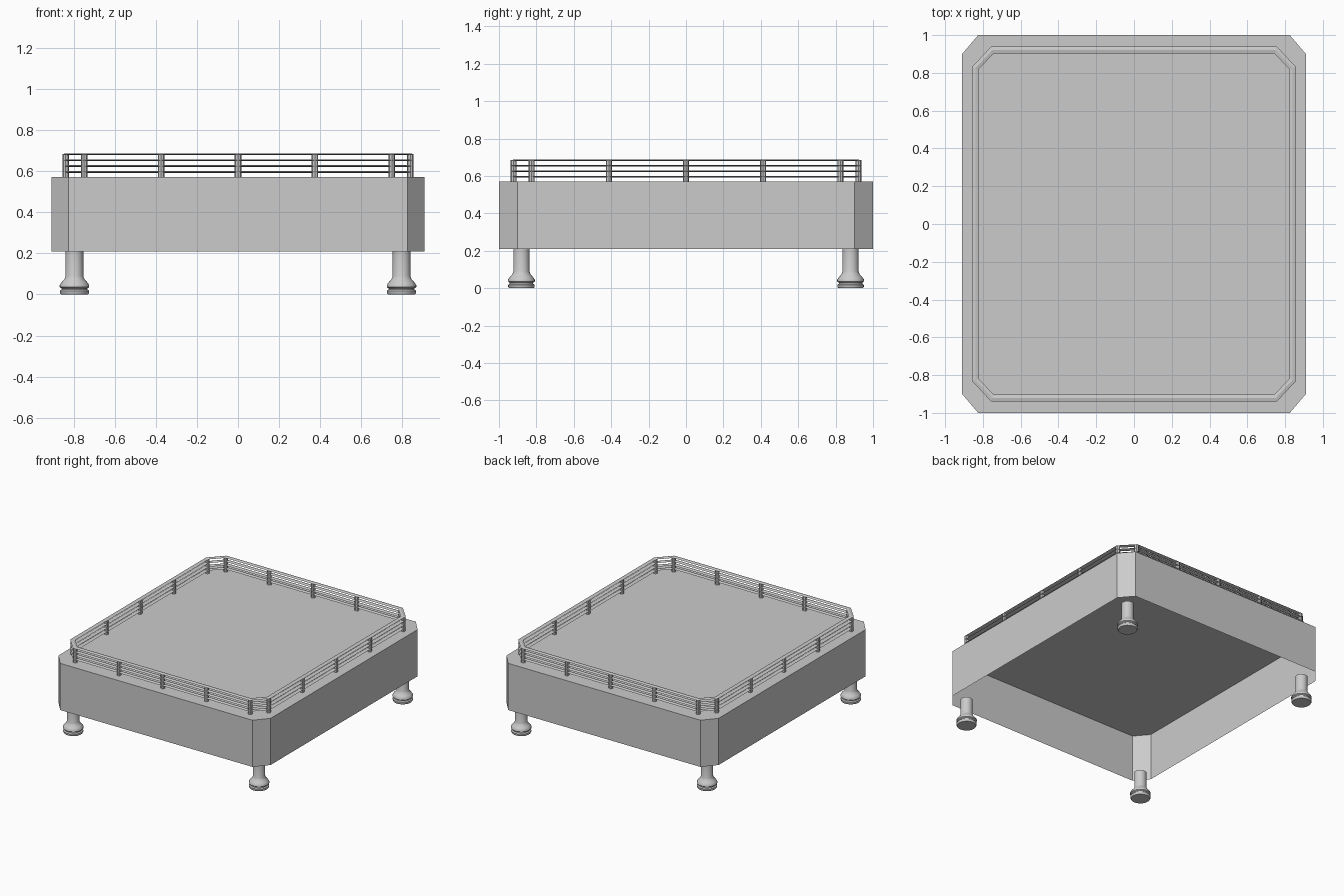
import bpy, bmesh, math
from mathutils import Vector

old = bpy.data.objects.get("Cube")
if old:
    bpy.data.objects.remove(old, do_unlink=True)

# Single plain grey used everywhere
grey = bpy.data.materials.new("light_grey")
grey.use_nodes = True
colour = (0.6, 0.6, 0.6, 1)
grey.diffuse_color = colour
grey.node_tree.nodes["Principled BSDF"].inputs["Base Color"].default_value = colour


def finish(name, bm, smooth=False):
    bmesh.ops.recalc_face_normals(bm, faces=bm.faces)
    mesh = bpy.data.meshes.new(name)
    bm.to_mesh(mesh)
    bm.free()
    mesh.materials.append(grey)
    obj = bpy.data.objects.new(name, mesh)
    bpy.context.collection.objects.link(obj)
    if smooth:
        bpy.ops.object.select_all(action='DESELECT')
        obj.select_set(True)
        bpy.context.view_layer.objects.active = obj
        bpy.ops.object.shade_smooth_by_angle(angle=math.radians(40))
    return obj


def octagon(x, y, cx, cy):
    """Rectangle with cut corners; cx, cy are where the cuts start."""
    quarter = [(x, cy), (cx, y)]
    return [Vector(p) for p in
            quarter + [(-a, b) for a, b in reversed(quarter)]
            + [(-a, -b) for a, b in quarter] + [(a, -b) for a, b in reversed(quarter)]]


# Body: deck and skirt, open underneath
BOTTOM, DECK = 0.21, 0.572
bm = bmesh.new()
outline = octagon(0.91, 1.0, 0.825, 0.9)
low = [bm.verts.new((p.x, p.y, BOTTOM)) for p in outline]
top = [bm.verts.new((p.x, p.y, DECK)) for p in outline]
for i in range(len(low)):
    j = (i + 1) % len(low)
    bm.faces.new((low[i], low[j], top[j], top[i]))
bm.faces.new(top)
finish("deck_body", bm)

# Rails: flat ridged strips around the deck
HALF_WIDTH, HALF_THICK = 0.017, 0.004
inner = octagon(0.823, 0.903, 0.743, 0.818)
middle = octagon(0.84, 0.921, 0.75, 0.825)
outer = octagon(0.857, 0.939, 0.757, 0.832)
for n in range(4):
    z = 0.597 + n * 0.029
    bm = bmesh.new()
    loops = [[bm.verts.new((p.x, p.y, z + dz)) for p in path] for path, dz in
             ((inner, 0), (middle, HALF_THICK), (outer, 0), (middle, -HALF_THICK))]
    for k in range(4):
        a, b = loops[k], loops[(k + 1) % 4]
        for i in range(8):
            j = (i + 1) % 8
            bm.faces.new((a[i], a[j], b[j], b[i]))
    finish(f"rail_{n + 1}", bm)

# Posts: at each rail corner and evenly along the long runs
bm = bmesh.new()
for i, start in enumerate(middle):
    end = middle[(i + 1) % 8]
    count = 4 if (end - start).length > 0.5 else 1
    for k in range(count):
        p = start.lerp(end, k / count)
        made = bmesh.ops.create_cone(bm, cap_ends=True, segments=8, radius1=0.016,
                                     radius2=0.016, depth=0.684 - DECK)
        bmesh.ops.translate(bm, verts=made["verts"],
                            vec=(p.x, p.y, (0.684 + DECK) / 2))
finish("rail_posts", bm, smooth=True)

# Legs: turned profile of (radius, height)
profile = [(0, 0), (0.066, 0), (0.071, 0.008), (0.071, 0.018), (0.063, 0.024),
           (0.063, 0.03), (0.072, 0.036), (0.072, 0.046), (0.062, 0.06),
           (0.049, 0.074), (0.043, 0.09), (0.043, BOTTOM), (0, BOTTOM)]
for side, sx in (("right", -1), ("left", 1)):
    for end, sy in (("front", -1), ("back", 1)):
        bm = bmesh.new()
        verts = [bm.verts.new((r, 0, z)) for r, z in profile]
        edges = [bm.edges.new(pair) for pair in zip(verts, verts[1:])]
        bmesh.ops.spin(bm, geom=verts + edges, cent=(0, 0, 0), axis=(0, 0, 1),
                       angle=math.tau, steps=24, use_merge=True)
        bmesh.ops.remove_doubles(bm, verts=bm.verts, dist=0.0005)
        bmesh.ops.translate(bm, verts=bm.verts, vec=(sx * 0.797, sy * 0.88, 0))
        finish(f"{end}_{side}_leg", bm, smooth=True)
